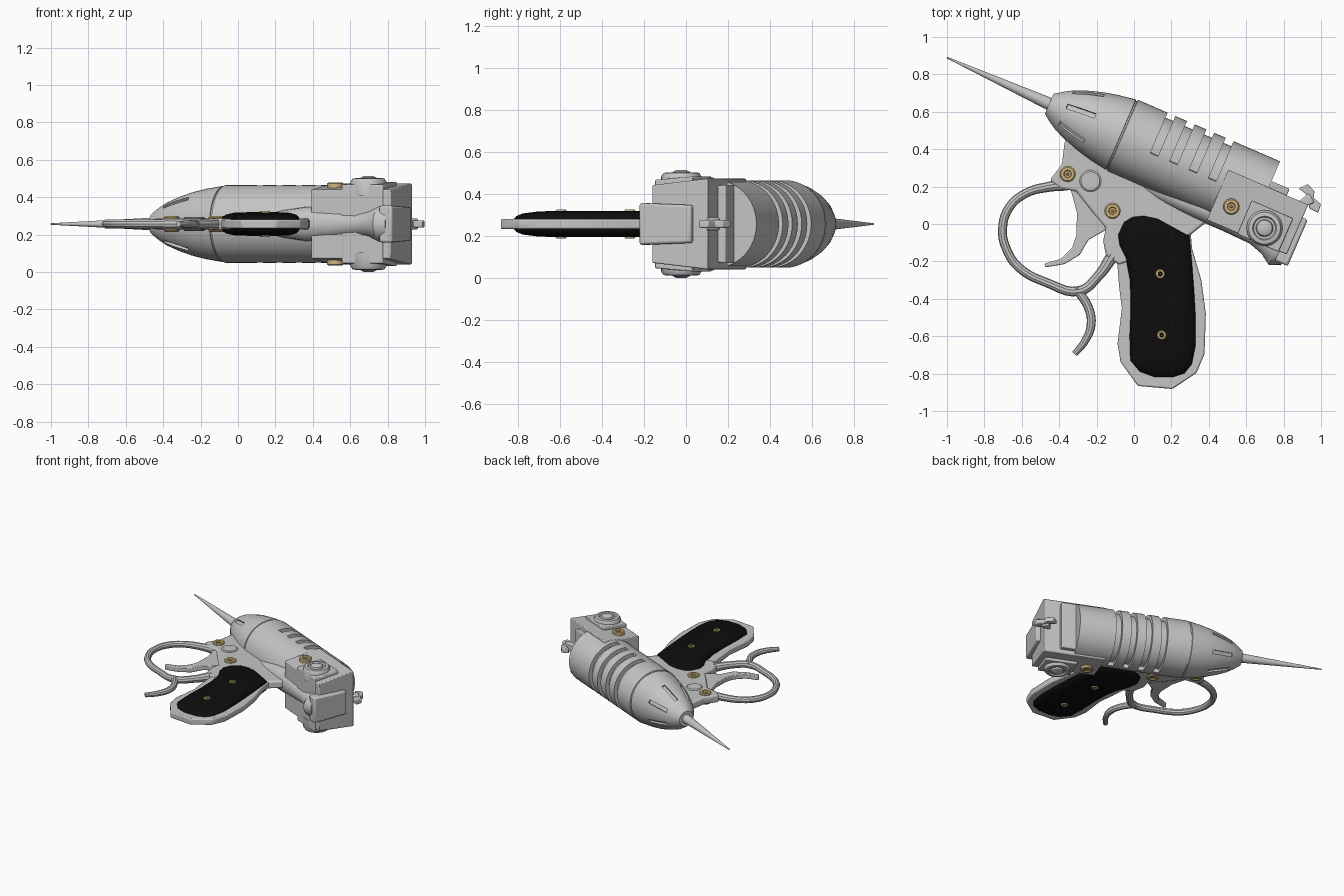
import bpy, bmesh, math
from mathutils import Matrix, Vector

if "Cube" in bpy.data.objects:
    bpy.data.objects.remove(bpy.data.objects["Cube"])

ZC = 0.257                                   # height of the mirror plane
A = math.radians(23.4)                       # tilt of the barrel
C, S = math.cos(A), math.sin(A)
# barrel frame: u along the axis from the tip, v across, w up
BARREL = Matrix(((C, S, 0, -1), (-S, C, 0, 0.89), (0, 0, 1, ZC), (0, 0, 0, 1)))
FLAT = Matrix.Translation((0, 0, ZC))


def material(name, col):
    m = bpy.data.materials.new(name)
    m.diffuse_color = (*col, 1)
    m.use_nodes = True
    m.node_tree.nodes["Principled BSDF"].inputs["Base Color"].default_value = m.diffuse_color
    return m


STEEL = material("steel grey", (0.56, 0.56, 0.56))
BLACK = material("grip black", (0.004, 0.004, 0.004))
BRASS = material("brass", (0.62, 0.46, 0.2))


def smooth(ob, angle=35):
    bpy.ops.object.select_all(action='DESELECT')
    ob.select_set(True)
    bpy.context.view_layer.objects.active = ob
    bpy.ops.object.shade_smooth_by_angle(angle=math.radians(angle))


def finish(name, bm, mat, frame, bevel=0.0):
    bmesh.ops.recalc_face_normals(bm, faces=bm.faces)
    bm.transform(frame)
    me = bpy.data.meshes.new(name)
    bm.to_mesh(me)
    bm.free()
    me.materials.append(mat)
    ob = bpy.data.objects.new(name, me)
    bpy.context.collection.objects.link(ob)
    if bevel:
        b = ob.modifiers.new("bevel", 'BEVEL')
        b.width, b.segments, b.limit_method = bevel, 2, 'ANGLE'
    smooth(ob)
    return ob


def skin(rings):
    """Closed solid through rings of equal point count."""
    bm = bmesh.new()
    vs = [[bm.verts.new(p) for p in r] for r in rings]
    n = len(rings[0])
    for a, b in zip(vs, vs[1:]):
        for i in range(n):
            j = (i + 1) % n
            bm.faces.new((a[i], a[j], b[j], b[i]))
    bm.faces.new(vs[0])
    bm.faces.new(vs[-1])
    return bm


def plate(name, pts, half, mat=STEEL, frame=FLAT, bevel=0.008):
    rings = [[(x, y, z) for x, y in pts] for z in (-half, half)]
    return finish(name, skin(rings), mat, frame, bevel)


def block(name, u0, u1, v0, v1, half0, half1, bevel=0.006):
    rings = [[(u0, v, -h), (u1, v, -h), (u1, v, h), (u0, v, h)]
             for v, h in ((v0, half0), (v1, half1))]
    return finish(name, skin(rings), STEEL, BARREL, bevel)


def turned(name, x, y, profile, mat, side, frame=FLAT, n=24):
    """Round fitting turned about the vertical, on the upper or lower side."""
    rings = [[(x + r * math.cos(2 * math.pi * i / n), y + r * math.sin(2 * math.pi * i / n), side * z)
              for i in range(n)] for r, z in profile]
    return finish(name, skin(rings), mat, frame)


def tube(name, pts, depth):
    cu = bpy.data.curves.new(name, 'CURVE')
    cu.dimensions = '3D'
    cu.bevel_depth, cu.bevel_resolution, cu.use_fill_caps = depth, 3, True
    cu.resolution_u = 5
    sp = cu.splines.new('BEZIER')
    sp.bezier_points.add(len(pts) - 1)
    for bp, (x, y, r) in zip(sp.bezier_points, pts):
        bp.co, bp.radius = (x, y, ZC), r
        bp.handle_left_type = bp.handle_right_type = 'AUTO'
    tmp = bpy.data.objects.new(name + "_path", cu)
    me = bpy.data.meshes.new_from_object(tmp)
    bpy.data.objects.remove(tmp)
    me.materials.clear()
    me.materials.append(STEEL)
    ob = bpy.data.objects.new(name, me)
    bpy.context.collection.objects.link(ob)
    smooth(ob)


# barrel with needle, nose and rear cylinder
N, AX, R = 48, -0.01, 0.208
grooves = [1.2 + 0.113 * k for k in range(4)]
profile = [(0, 0.004), (0.3, 0.019), (0.6, 0.034), (0.6, 0.058), (0.64, 0.087), (0.69, 0.117),
           (0.76, 0.146), (0.835, 0.17), (0.92, 0.19), (1.016, 0.205), (1.018, 0.199),
           (1.026, 0.199), (1.028, R)]
for g in grooves:
    profile += [(g, R), (g + 0.045, R)]
profile.append((1.855, R))
bm = skin([[(u, (AX * min(u / 0.6, 1)) + r * math.sin(2 * math.pi * i / N), r * math.cos(2 * math.pi * i / N))
            for i in range(N)] for u, r in profile])
# grooves cut across the upper half of the barrel
for g in grooves:
    cut = []
    for f in bm.faces:
        c = f.calc_center_median()
        if abs(c.x - g - 0.0225) < 0.005 and c.y - AX > -0.027:
            cut.append(f)
    new = bmesh.ops.extrude_face_region(bm, geom=cut)["geom"]
    for v in new:
        if isinstance(v, bmesh.types.BMVert):
            v.co.y = AX + (v.co.y - AX) * 0.86
            v.co.z *= 0.86
    bmesh.ops.delete(bm, geom=[f for f in cut if f.is_valid], context='FACES_ONLY')
barrel = finish("barrel", bm, STEEL, BARREL)

# seven vent slots around the nose
bm = bmesh.new()
for k in range(7):
    a = 2 * math.pi * k / 7
    m = (Matrix.Translation((0, AX, 0)) @ Matrix.Rotation(a, 4, 'X') @ Matrix.Translation((0.768, -0.155, 0))
         @ Matrix.Rotation(math.radians(-19), 4, 'Z') @ Matrix.Diagonal((0.17, 0.045, 0.026, 1)))
    bmesh.ops.create_cube(bm, size=1, matrix=m)
cutter = finish("vent_cutter", bm, STEEL, BARREL)
cutter.hide_render = True
mod = barrel.modifiers.new("vents", 'BOOLEAN')
mod.operation, mod.solver, mod.object = 'DIFFERENCE', 'EXACT', cutter
bpy.context.view_layer.objects.active = barrel
bpy.ops.object.modifier_apply(modifier="vents")
bpy.data.objects.remove(cutter)
smooth(barrel)

# rear housing
block("rear_step", 1.8, 1.96, -0.2, 0.083, 0.15, 0.187)
block("rear_housing", 1.62, 2.085, -0.245, 0.045, 0.185, 0.216)
block("knob_mount", 1.8, 2.04, -0.25, -0.055, 0.21, 0.226)
block("tail_plate", 2.04, 2.115, -0.3, -0.03, 0.1, 0.09, 0.012)

# rounded spine under the housing, flaring to the tail
spine = [(1.15, -0.17, 0.05, 0.03), (1.3, -0.19, 0.06, 0.045), (1.45, -0.2, 0.06, 0.075),
         (1.58, -0.2, 0.065, 0.092), (1.72, -0.2, 0.065, 0.08), (1.88, -0.2, 0.07, 0.064),
         (1.96, -0.21, 0.085, 0.075), (2.02, -0.22, 0.115, 0.097), (2.08, -0.2, 0.11, 0.1)]
finish("spine", skin([[(u, v + h * math.sin(2 * math.pi * i / 20), w * math.cos(2 * math.pi * i / 20))
                       for i in range(20)] for u, v, h, w in spine]), STEEL, BARREL)

# hammer: neck and thumb bar
plate("hammer_neck", [(0.82, 0.03), (0.89, 0.04), (0.91, 0.09), (0.965, 0.115), (0.935, 0.165),
                      (0.88, 0.12), (0.82, 0.12)], 0.03)
plate("hammer_bar", [(0.88, 0.19), (0.93, 0.213), (0.965, 0.175), (0.96, 0.14), (1.0, 0.105),
                     (0.985, 0.06), (0.935, 0.085), (0.94, 0.12), (0.92, 0.16)], 0.018, bevel=0.006)

# lower frame and grip core
plate("frame", [(-0.34, 0.52), (-0.372, 0.43), (-0.385, 0.32), (-0.45, 0.235), (-0.4, 0.19), (-0.31, 0.175),
                (-0.22, 0.06), (-0.15, -0.02), (-0.165, -0.09), (-0.15, -0.17), (-0.08, -0.22), (0.1, -0.15),
                (0.3, -0.06), (0.4, 0.02), (0.5, 0.12), (0.1, 0.38)], 0.03, bevel=0.012)
plate("grip_core", [(-0.13, -0.05), (-0.09, -0.2), (-0.08, -0.33), (-0.065, -0.45), (-0.088, -0.64),
                    (-0.072, -0.738), (0.02, -0.866), (0.206, -0.882), (0.334, -0.797), (0.377, -0.695),
                    (0.384, -0.48), (0.36, -0.3), (0.31, -0.13), (0.3, 0), (0, 0.05)], 0.024, bevel=0.008)

# domed black grip panels on both sides
grip = [(-0.088, -0.053), (-0.056, 0.016), (-0.01, 0.044), (0.05, 0.05), (0.126, 0.034), (0.21, -0.012),
        (0.297, -0.06), (0.31, -0.2), (0.322, -0.36), (0.33, -0.5), (0.33, -0.65), (0.31, -0.75),
        (0.27, -0.8), (0.21, -0.82), (0.11, -0.82), (0.03, -0.79), (-0.02, -0.73), (-0.024, -0.6),
        (-0.018, -0.45), (-0.022, -0.3), (-0.045, -0.18), (-0.08, -0.11)]
levels = [(0.4, 0.063), (0.72, 0.06), (0.9, 0.05), (0.97, 0.038), (1, 0.022)]
levels += [(s, -z) for s, z in reversed(levels)]
finish("grip_panels", skin([[(0.14 + (x - 0.14) * s, -0.39 + (y + 0.39) * s, z) for x, y in grip]
                            for s, z in levels]), BLACK, FLAT)

# trigger guard ring, finger hook and trigger
tube("trigger_guard", [(-0.36, 0.21, 1.3), (-0.46, 0.198, 1.1), (-0.575, 0.166, 1), (-0.666, 0.09, 1),
                       (-0.703, -0.027, 1), (-0.682, -0.134, 1), (-0.618, -0.23, 1), (-0.463, -0.315, 1),
                       (-0.291, -0.358, 1.1), (-0.195, -0.283, 1.1), (-0.115, -0.17, 1.4)], 0.024)
tube("finger_hook", [(-0.31, -0.345, 1), (-0.245, -0.444, 1), (-0.229, -0.535, 1),
                     (-0.262, -0.626, 0.85), (-0.318, -0.695, 0.7)], 0.024)
plate("trigger", [(-0.34, 0.19), (-0.305, 0.06), (-0.308, -0.06), (-0.33, -0.125), (-0.39, -0.185),
                  (-0.479, -0.212), (-0.473, -0.232), (-0.37, -0.214), (-0.29, -0.165), (-0.243, -0.085),
                  (-0.147, -0.03), (-0.2, 0.107)], 0.02, bevel=0.006)


# screws, pins and side knobs on both sides
def screw(r, base, top):
    return [(r, base), (r, top - 0.006), (r * 0.85, top), (r * 0.5, top), (r * 0.42, top - 0.008),
            (r * 0.2, top - 0.008), (r * 0.1, top - 0.004)]


for side, tag in ((1, "upper"), (-1, "lower")):
    for i, (x, y, r, base, top) in enumerate(((-0.355, 0.267, 0.042, 0, 0.042), (-0.115, 0.07, 0.042, 0, 0.042),
                                              (0.52, 0.093, 0.043, 0.17, 0.222), (0.14, -0.267, 0.026, 0, 0.069),
                                              (0.148, -0.594, 0.026, 0, 0.069))):
        turned(f"screw_{tag}_{i}", x, y, screw(r, base, top), BRASS, side)
    turned("frame_pin_" + tag, -0.233, 0.23, [(0.058, 0), (0.058, 0.032), (0.05, 0.038)], STEEL, side)
    turned("side_knob_" + tag, 0.698, -0.022,
           [(0.096, 0.15), (0.096, 0.226), (0.085, 0.243), (0.064, 0.246), (0.058, 0.236), (0.046, 0.236),
            (0.041, 0.248), (0.025, 0.256), (0.006, 0.257)], STEEL, side, n=32)
